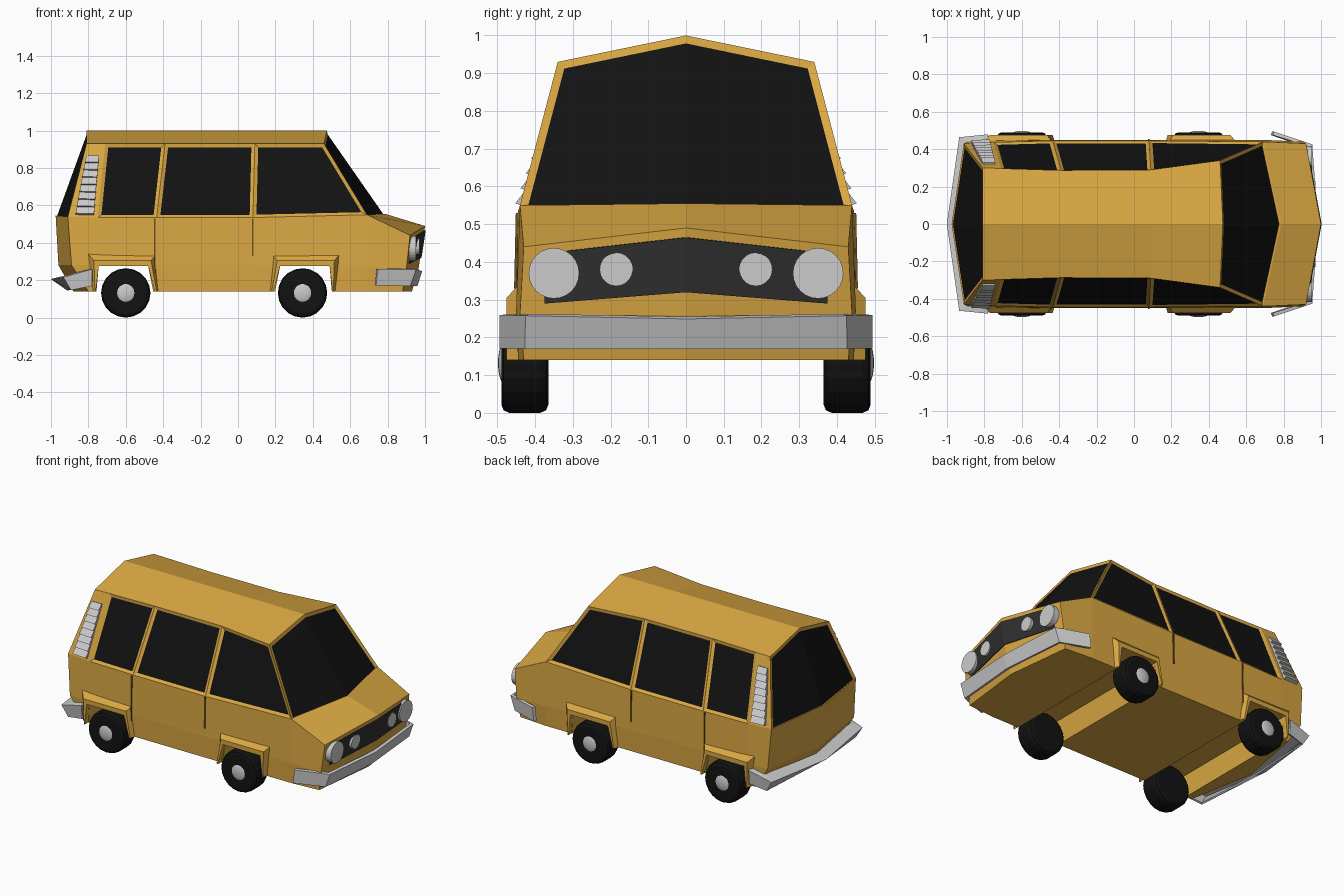
import bpy, bmesh, math
from mathutils import Vector

if "Cube" in bpy.data.objects:
    bpy.data.objects.remove(bpy.data.objects["Cube"])


def material(name, rgb):
    m = bpy.data.materials.new(name)
    m.diffuse_color = (*rgb, 1)
    m.use_nodes = True
    m.node_tree.nodes["Principled BSDF"].inputs["Base Color"].default_value = m.diffuse_color
    return m


PAINT = material("ochre_paint", (0.70, 0.39, 0.055))
BLACK = material("black", (0.006, 0.006, 0.006))
DARK = material("dark_grille", (0.03, 0.03, 0.03))
SEAM = material("seam", (0.16, 0.085, 0.015))


def finish(bm, name, mat=None, mirror=True, solid=0):
    me = bpy.data.meshes.new(name)
    bm.to_mesh(me)
    bm.free()
    ob = bpy.data.objects.new(name, me)
    bpy.context.collection.objects.link(ob)
    if mat:
        me.materials.append(mat)
    if mirror:
        md = ob.modifiers.new("mirror", 'MIRROR')
        md.use_axis = (False, True, False)
    if solid:
        md = ob.modifiers.new("solid", 'SOLIDIFY')
        md.thickness = solid
        md.offset = 0
    return ob


def build(verts, faces):
    bm = bmesh.new()
    vs = [bm.verts.new(v) for v in verts]
    for f in faces:
        bm.faces.new([vs[i] for i in f])
    bmesh.ops.remove_doubles(bm, verts=bm.verts, dist=1e-4)
    bmesh.ops.recalc_face_normals(bm, faces=bm.faces)
    # turn the faces outward on open half shells
    c = sum((v.co for v in bm.verts), Vector()) / len(bm.verts)
    c.y = 0
    if sum(f.normal.dot(f.calc_center_median() - c) * f.calc_area() for f in bm.faces) < 0:
        bmesh.ops.reverse_faces(bm, faces=bm.faces)
    return bm


def loft(rows):
    n = len(rows[0])
    faces = []
    for r in range(len(rows) - 1):
        for j in range(n - 1):
            ids = [r * n + j, r * n + j + 1, (r + 1) * n + j + 1, (r + 1) * n + j]
            pts = [tuple(rows[i // n][i % n]) for i in ids]
            # collapse repeated end points into triangles
            keep = [i for k, i in enumerate(ids) if pts[k] not in pts[:k]]
            if len(keep) > 2:
                faces.append(keep)
    verts = [p for row in rows for p in row]
    first = {}
    for i, p in enumerate(verts):
        first.setdefault(tuple(p), i)
    return build(verts, [[first[tuple(verts[i])] for i in f] for f in faces])


# Half outlines, from rear centre round to front centre
belt = [(-.975, 0, .545), (-.91, .43, .54), (-.75, .437, .535), (-.435, .445, .535),
        (.08, .445, .535), (.69, .44, .55)]
nose = [(.92, .43, .44), (1.0, 0, .49)]
mid = [(-.96, 0, .28), (-.89, .44, .28), (-.75, .447, .28), (-.435, .45, .28),
       (.08, .45, .28), (.69, .45, .27), (.90, .44, .26), (.965, 0, .26)]
bottom = [(-.88, 0, .14), (-.80, .43, .14), (-.75, .44, .14), (-.435, .445, .14),
          (.08, .445, .14), (.69, .445, .14), (.88, .43, .14), (.93, 0, .14)]
cowl = (.785, 0, .555)
under = [(p[0], 0, .14) for p in bottom]
deck = [belt[0]] + [(p[0], 0, .54) for p in belt[1:5]] + [cowl, nose[1], nose[1]]

# Lower body with wheel arches cut right across
body = finish(loft([under, bottom, mid, belt + nose, deck]), "lower_body", PAINT)
WHEELS = [("front", .345, 1), ("rear", -.60, -1)]
opening = [(-.155, .10), (-.12, .275), (.145, .275), (.16, .10)]
for name, wx, s in WHEELS:
    vs = [(wx + s * x, y, z) for y in (-.6, .6) for x, z in opening]
    cut = finish(build(vs, [(0, 1, 2, 3), (4, 5, 6, 7)] +
                       [(i, (i + 1) % 4, (i + 1) % 4 + 4, i + 4) for i in range(4)]),
                 name + "_arch_cutter", mirror=False)
    cut.hide_render = True
    cut.display_type = 'WIRE'
    md = body.modifiers.new("arch", 'BOOLEAN')
    md.operation = 'DIFFERENCE'
    md.object = cut

# Cabin: inset window frames, panes split off as their own objects
roof = [(-.81, 0, 1), (-.81, .30, .93), (-.71, .297, .93), (-.39, .287, .93),
        (.09, .29, .93), (.46, .34, .93), (.475, 0, 1)]
ridge = [roof[0], roof[0]] + [(p[0], 0, 1) for p in roof[2:5]] + [roof[6], roof[6]]
cabin = loft([belt + [cowl], roof, ridge])
walls = sorted([f for f in cabin.faces if f.calc_center_median().z < .85],
               key=lambda f: f.calc_center_median().x)
rear, front = walls[0], walls[-1]
sides = walls[2:5]
bmesh.ops.inset_individual(cabin, faces=sides, thickness=.018, depth=-.008, use_even_offset=True)
for f in (rear, front):
    bmesh.ops.inset_region(cabin, faces=[f], thickness=.02, depth=-.008,
                           use_boundary=False, use_even_offset=True)
for v in cabin.verts:
    if abs(v.co.y) < .015:
        v.co.y = 0
panes = [("rear_window", rear), ("windscreen", front)]
panes += [("side_window_%d" % (i + 1), f) for i, f in enumerate(sides)]
for name, f in panes:
    finish(build([v.co.copy() for v in f.verts], [range(len(f.verts))]), name, BLACK)
bmesh.ops.delete(cabin, geom=[f for _, f in panes], context='FACES_ONLY')
finish(cabin, "cabin", PAINT)


# Louvred vents on the rear pillars
def pillar(u, t, out):
    a = Vector(belt[1]).lerp(Vector(belt[2]), u)
    b = Vector(roof[1]).lerp(Vector(roof[2]), u)
    return a.lerp(b, t) + Vector((0, .93, .36)) * out


verts, faces = [], []
for i in range(8):
    t0, t1 = .03 + .1 * i, .13 + .1 * i
    for u0 in (.25, .87):
        for t, out in ((t0, -.004), (t0, .022), (t1, .008), (t1, -.004)):
            verts.append(pillar(u0 - .12 * t, t, out))
    b = 8 * i
    faces += [(b, b + 1, b + 2, b + 3), (b + 4, b + 5, b + 6, b + 7)]
    faces += [(b + k, b + (k + 1) % 4, b + (k + 1) % 4 + 4, b + k + 4) for k in range(4)]
finish(build(verts, faces), "pillar_vent")

# Wheel arch flares
for name, wx, s in WHEELS:
    outer = [(-.175, .14), (-.16, .335), (.20, .34), (.175, .14)]
    rim = [(-.165, .14), (-.135, .305), (.17, .305), (.165, .14)]
    rows = [(outer, .442), (rim, .476), (opening, .476), (opening, .435)]
    finish(loft([[(wx + s * x, y, max(z, .14)) for x, z in prof] for prof, y in rows]),
           name + "_arch_flare", PAINT)

# Bumpers
finish(loft([[(.975, 0, .252), (.945, .42, .26), (.745, .485, .26)],
             [(.95, 0, .172), (.915, .42, .172), (.735, .485, .172)]]), "front_bumper", solid=.02)
finish(loft([[(-.90, 0, .225), (-.87, .43, .235), (-.78, .44, .255)],
             [(-.995, 0, .205), (-.93, .46, .215), (-.78, .475, .255)],
             [(-.91, 0, .15), (-.89, .45, .15), (-.78, .465, .17)]]), "rear_bumper", solid=.012)


# Grille on the sloping nose
def nose_x(y, z):
    k = y / .43
    top, low = 1 - .08 * k, .965 - .065 * k
    return low + (top - low) * (z - .26) / (.23 - .05 * k)


grille = [(0, .465), (.31, .43), (.375, .42), (.375, .29), (0, .32)]
finish(build([(nose_x(y, z) + .004, y, z) for y, z in grille], [range(5)]),
       "grille", DARK, solid=.006)


# Round parts
def cylinder(name, r, depth, loc, rot, sides, mat=None, bevel=0):
    bpy.ops.mesh.primitive_cylinder_add(vertices=sides, radius=r, depth=depth,
                                        location=loc, rotation=rot)
    ob = bpy.context.object
    ob.name = name
    if mat:
        ob.data.materials.append(mat)
    if bevel:
        md = ob.modifiers.new("bevel", 'BEVEL')
        md.width = bevel
        md.segments = 2
    return ob


for side, s in (("left", 1), ("right", -1)):
    cylinder(side + "_headlight", .067, .05, (.928, s * .35, .37), (0, math.pi / 2, 0), 24)
    cylinder(side + "_inner_light", .044, .04, (.95, s * .185, .38), (0, math.pi / 2, 0), 20)
    for name, wx, _ in WHEELS:
        cylinder(f"{name}_{side}_tyre", .132, .125, (wx, s * .427, .132),
                 (math.pi / 2, 0, 0), 20, BLACK, .022)
        bpy.ops.mesh.primitive_uv_sphere_add(segments=16, ring_count=10, radius=.058,
                                             location=(wx, s * .478, .132))
        hub = bpy.context.object
        hub.name = f"{name}_{side}_hub"
        hub.scale.y = .35
        bpy.ops.object.shade_smooth_by_angle()

# Door seams
for i, (x, z0) in enumerate([(-.445, .15), (.078, .33)]):
    finish(build([(x - .004, .4525, z0), (x + .004, .4525, z0),
                  (x + .004, .448, .53), (x - .004, .448, .53)], [(0, 1, 2, 3)]),
           "door_seam_%d" % (i + 1), SEAM, solid=.006)
